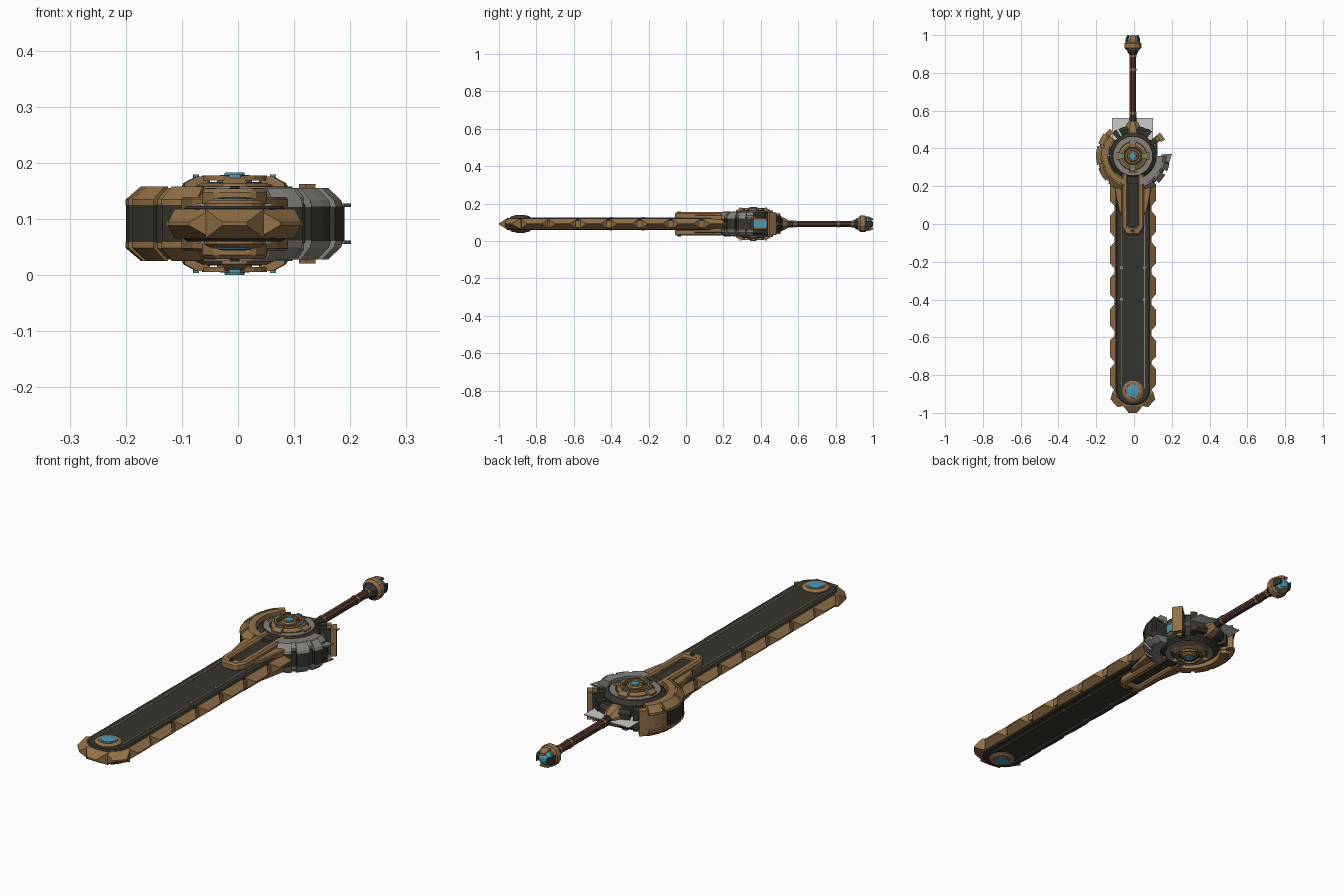
import bpy, bmesh, math
from mathutils import Vector

if "Cube" in bpy.data.objects:
    bpy.data.objects.remove(bpy.data.objects["Cube"])

OFF = Vector((-0.006, 0, 0.0915))      # sword axis
HUB = 0.36                             # y of the hub centre


def material(name, rgb):
    m = bpy.data.materials.new(name)
    m.diffuse_color = (*rgb, 1)
    m.use_nodes = True
    m.node_tree.nodes["Principled BSDF"].inputs["Base Color"].default_value = m.diffuse_color
    return m


BRONZE = material("bronze", (0.29, 0.165, 0.065))
DARK = material("dark_metal", (0.036, 0.035, 0.027))
STEEL = material("grey_steel", (0.24, 0.225, 0.20))
TEAL = material("teal_glow", (0.07, 0.32, 0.46))
GRIP = material("red_brown_grip", (0.085, 0.032, 0.022))
PALE = material("pale_plate", (0.6, 0.6, 0.6))


def loft(name, rings, mat, closed=False, bevel=0):
    """Skin matching rings of points; caps the ends unless closed."""
    bm = bmesh.new()
    vs = [[bm.verts.new(Vector(p) + OFF) for p in r] for r in rings]
    n = len(vs[0])
    pairs = list(zip(vs, vs[1:])) + ([(vs[-1], vs[0])] if closed else [])
    for a, b in pairs:
        for i in range(n):
            j = (i + 1) % n
            bm.faces.new((a[i], a[j], b[j], b[i]))
    if not closed:
        bm.faces.new(vs[0][::-1])
        bm.faces.new(vs[-1])
    bmesh.ops.recalc_face_normals(bm, faces=bm.faces)
    me = bpy.data.meshes.new(name)
    bm.to_mesh(me)
    bm.free()
    me.materials.append(mat)
    ob = bpy.data.objects.new(name, me)
    bpy.context.collection.objects.link(ob)
    if bevel:
        mod = ob.modifiers.new("bevel", 'BEVEL')
        mod.width = bevel
        mod.segments = 1
    return ob


def prism(name, pts, z0, z1, mat, bevel=0):
    return loft(name, [[(x, y, z) for x, y in pts] for z in (z0, z1)], mat, bevel=bevel)


def box(name, x0, x1, y0, y1, z0, z1, mat, bevel=0):
    return prism(name, [(x0, y0), (x1, y0), (x1, y1), (x0, y1)], z0, z1, mat, bevel)


def disc(name, y, profile, mat, n=16):
    """Turned part about z; profile is (radius, z)."""
    t = [2 * math.pi * (i + .5) / n for i in range(n)]
    return loft(name, [[(r * math.cos(a), y + r * math.sin(a), z) for a in t]
                       for r, z in profile], mat)


def rod(name, profile, mat, n=8):
    """Turned part about y; profile is (radius, y)."""
    t = [2 * math.pi * (i + .5) / n for i in range(n)]
    return loft(name, [[(r * math.cos(a), y, r * math.sin(a)) for a in t]
                       for r, y in profile], mat)


def sweep(name, section, a0, a1, mat, n=6):
    """Sweep an (r, z) section round the hub between two angles."""
    full = a1 - a0 == 360
    ang = [math.radians(a0 + (a1 - a0) * i / n) for i in range(n if full else n + 1)]
    return loft(name, [[(r * math.cos(a), HUB + r * math.sin(a), z) for r, z in section]
                       for a in ang], mat, closed=full)


def rect(r0, r1, z0, z1):
    return [(r0, z0), (r1, z0), (r1, z1), (r0, z1)]


def tooth(name, x, y, deg, base, tip, reach):
    a = math.radians(deg)
    u, v = Vector((math.cos(a), math.sin(a), 0)), Vector((-math.sin(a), math.cos(a), 0))
    rings = []
    for d, w, h in ((-.03, base, .026), (0, base, .026), (reach, tip, .003)):
        rings.append([Vector((x, y, 0)) + u * d + v * w * s + Vector((0, 0, h * k))
                      for s, k in ((-1, -1), (1, -1), (1, 1), (-1, 1))])
    loft(name, rings, BRONZE)


# guide bar and chain track
def bar(w, tip):
    arc = [math.pi * i / 8 for i in range(9)]
    return [(w, .28)] + [(w * math.cos(a), -.885 - tip * math.sin(a)) for a in arc] + [(-w, .28)]


prism("guide_bar", bar(.09, .075), -.032, .032, DARK, .005)
prism("chain_track", bar(.098, .085), -.016, .016, BRONZE)

# chain teeth along both edges and round the tip
for s in (1, -1):
    for i, y in enumerate((.165, 0, -.165, -.33, -.495, -.66, -.81)):
        tooth(f"chain_tooth_{i}", s * .092, y, 0 if s > 0 else 180, .076, .042, .03)
    tooth("tip_side_tooth", s * .074, -.925, -90 + s * 48, .05, .028, .035)
tooth("tip_front_tooth", 0, -.963, -90, .052, .022, .037)

for k in (1, -1):
    # tip bearing
    disc("tip_bearing", -.885, [(.056, k * .025), (.056, k * .036), (.046, k * .042)], BRONZE)
    disc("tip_bearing_ring", -.885, [(.041, k * .03), (.038, k * .0445)], STEEL)
    disc("tip_light", -.885, [(.033, k * .03), (.031, k * .046), (.015, k * .048)], TEAL)
    for s in (1, -1):
        # thin inlay lines and rivets on the bar
        box("bar_inlay", s * .062 - .002, s * .062 + .002, -.87, .2, k * .03, k * .0335, STEEL)
        for y in (-.23, -.4):
            box("bar_rivet", s * .06 - .007, s * .06 + .007, y - .007, y + .007,
                k * .03, k * .036, STEEL)
        # shoulders beside the fork
        prism("shoulder_block", [(s * .055, .04), (s * .075, .07), (s * .095, .17),
                                 (s * .095, .28), (s * .055, .28)], k * .02, k * .048, BRONZE, .004)
    # fork clamped on the bar, with dark channel
    prism("fork_rails", [(.058, .27), (.058, -.02), (.034, -.058), (-.034, -.058),
                         (-.058, -.02), (-.058, .27), (-.026, .27), (-.026, -.015),
                         (.026, -.015), (.026, .27)], k * .028, k * .063, BRONZE, .007)
    box("fork_channel", -.028, .028, -.02, .27, k * .028, k * .046, DARK)
    disc("fork_bolt", -.036, [(.011, k * .05), (.009, k * .067)], DARK, 8)

# hub drum
disc("hub_drum", HUB, [(.105, -.063), (.125, -.048), (.125, .048), (.105, .063)], DARK, 24)
sweep("rear_yoke", [(.1, -.038), (.145, -.038), (.16, -.025), (.16, .025), (.145, .038),
                    (.1, .038)], 62, 118, DARK)
for a in (52, 122):
    sweep("yoke_claw", rect(.11, .165, -.045, .045), a, a + 10, DARK, 2)

for k in (1, -1):
    # hub face: steel ring, bronze boss, cross arms, arched hoop, centre light
    sweep("hub_face_ring", rect(.078, .103, k * .055, k * .066), 0, 360, STEEL, 24)
    disc("hub_boss", HUB, [(.072, k * .05), (.072, k * .067), (.058, k * .073)], BRONZE)
    sweep("hub_groove", rect(.038, .05, k * .07, k * .0745), 0, 360, DARK, 20)
    sweep("hub_hoop", rect(.05, .058, k * .077, k * .086), 0, 360, BRONZE, 20)
    disc("centre_collar", HUB, [(.032, k * .07), (.032, k * .082), (.026, k * .087)], BRONZE)
    disc("centre_light", HUB, [(.02, k * .08), (.018, k * .0915)], TEAL, 12)
    for q in range(4):
        c = 90 * q
        sweep("cross_arm", [(.045, k * .06), (.092, k * .06), (.092, k * .072),
                            (.07, k * .084), (.045, k * .084)], c - 14, c + 14, BRONZE, 2)
        sweep("cross_arm_light", rect(.064, .074, k * .07, k * .0875), c - 8, c + 8, TEAL, 2)
        sweep("cross_arm_grille", rect(.085, .094, k * .058, k * .069), c - 9, c + 9, STEEL, 2)

    # left guard plates
    plate = [(.132, k * .033), (.186, k * .033), (.186, k * .044), (.16, k * .064), (.132, k * .064)]
    sweep("left_guard_plate", plate, 140, 255, BRONZE, 8)
    for a0, a1 in ((142, 160), (164, 194), (200, 222), (228, 250)):
        sweep("left_guard_rib", [(.16, k * .033), (.195, k * .033), (.195, k * .043),
                                 (.168, k * .066), (.16, k * .066)], a0, a1, BRONZE, 3)
    # right guard plates
    sweep("right_guard_plate", [(.124, k * .033), (.178, k * .033), (.178, k * .046),
                                (.16, k * .064), (.124, k * .064)], -75, 0, STEEL, 6)
    for a0, a1 in ((-70, -52), (-46, -30), (-24, -12)):
        sweep("right_guard_rib", [(.16, k * .03), (.198, k * .03), (.194, k * .042),
                                  (.17, k * .064), (.16, k * .064)], a0, a1, STEEL, 2)
    prism("right_guard_spike", [(.15, HUB - .03), (.195, HUB - .03), (.207, HUB + .012),
                                (.15, HUB + .008)], k * .03, k * .036, STEEL)
    # lower collar of the guards above the fork
    sweep("front_collar", rect(.11, .15, k * .03, k * .058), 250, 290, DARK, 4)

# dark middle bands inside the guards
sweep("left_guard_band", rect(.135, .187, -.034, .034), 168, 255, DARK, 6)
sweep("right_guard_band", rect(.122, .182, -.034, .034), -75, 0, DARK, 6)
for a0, a1 in ((-70, -52), (-46, -30), (-24, -4)):
    sweep("right_band_rib", rect(.16, .196, -.031, .031), a0, a1, DARK, 2)
for a0, a1 in ((171, 194), (200, 222), (228, 250)):
    sweep("left_band_rib", rect(.16, .194, -.034, .034), a0, a1, DARK, 3)
# rear end of the left guard with its hook
sweep("left_guard_end", rect(.134, .185, -.05, .05), 138, 170, BRONZE, 3)
sweep("left_guard_hook", rect(.158, .188, -.055, .055), 130, 140, BRONZE, 2)
sweep("left_guard_bridge", rect(.115, .14, -.025, .025), 180, 250, DARK, 6)

# right rear arm with bronze cap and knobs
sweep("right_rear_arm", rect(.11, .17, -.055, .055), 29, 41, DARK, 2)
sweep("right_rear_cap", rect(.165, .19, -.06, .06), 27, 41, BRONZE, 2)
sweep("right_rear_knob", rect(.148, .168, -.071, .071), 31, 39, BRONZE, 2)

# side windows
for s in (1, -1):
    box("side_window_frame", s * .09, s * .125, HUB - .015, HUB + .085, -.032, .032, BRONZE, .004)
    box("side_window_light", s * .1, s * .131, HUB + .003, HUB + .073, -.018, .018, TEAL)

# pale rear plate
box("rear_plate", -.111, .106, .4, .56, -.002, .002, PALE)

# handle
rod("handle_collar", [(.05, .47), (.046, .505), (.03, .535), (.022, .545)], BRONZE)
rod("handle_core", [(.02, .53), (.02, .575)], DARK)
rod("grip", [(.018, .56), (.018, .91)], GRIP)
for y in (.58, .81, .885):
    rod("grip_band", [(.0205, y), (.0205, y + .012)], BRONZE)

# pommel with caged light
rod("pommel_neck", [(.02, .895), (.03, .91), (.036, .925)], DARK)
rod("pommel_ring", [(.036, .922), (.046, .932), (.046, .956), (.038, .964)], BRONZE, 12)
rod("pommel_light", [(.03, .955), (.033, .975), (.025, .99), (.01, .997)], TEAL, 12)
for i in range(4):
    a = math.pi / 2 * i
    ring = lambda y, r0, r1: [(r * math.cos(a + t), y, r * math.sin(a + t))
                              for r, t in ((r0, -.4), (r1, -.4), (r1, .4), (r0, .4))]
    loft("pommel_claw", [ring(.955, .026, .042), ring(.98, .026, .042), ring(1, .02, .032)],
         BRONZE if i % 2 else DARK)
